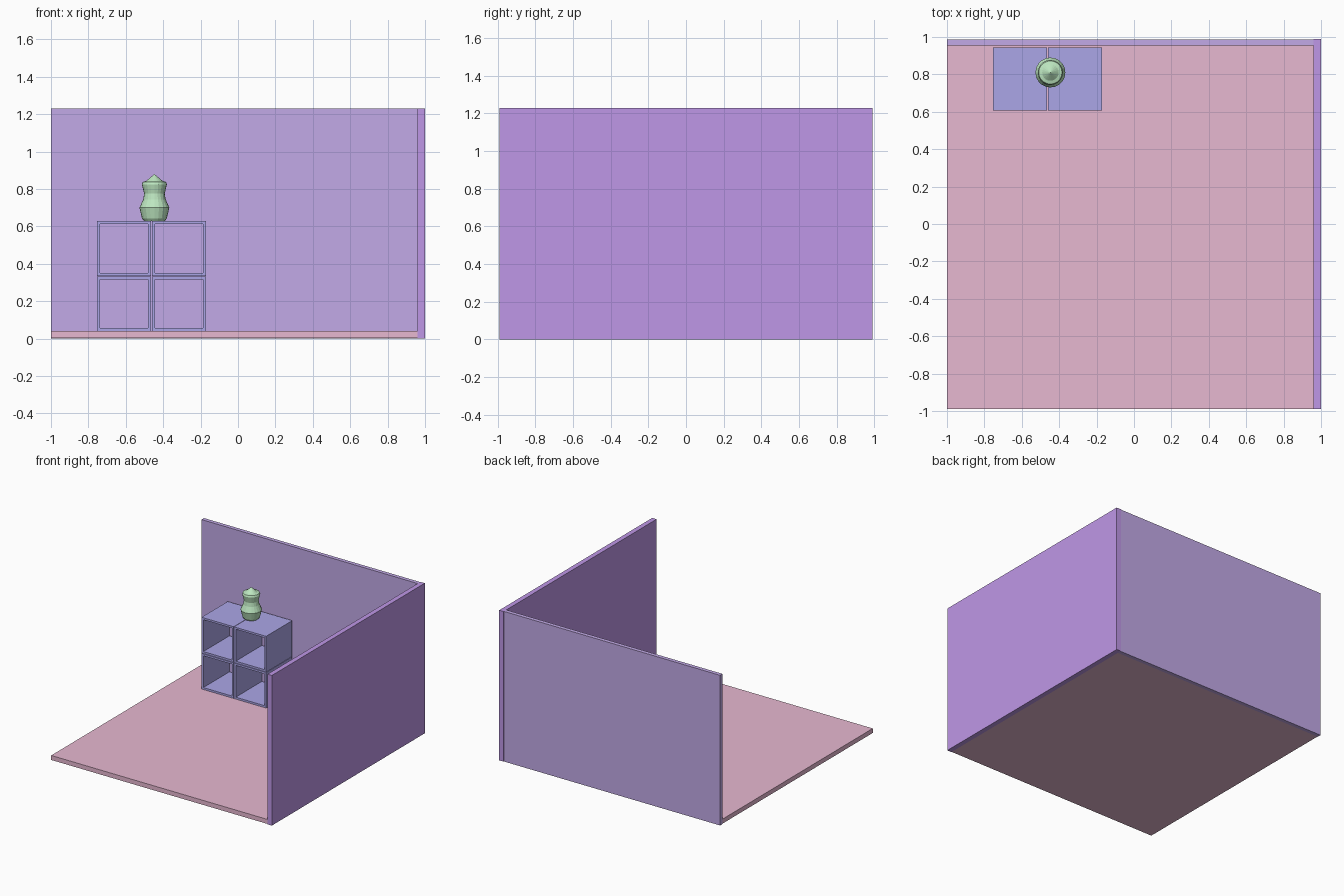
import bpy, bmesh, math

if "Cube" in bpy.data.objects:
    bpy.data.objects.remove(bpy.data.objects["Cube"])


def material(name, color):
    m = bpy.data.materials.new(name)
    m.diffuse_color = (*color, 1)
    m.use_nodes = True
    m.node_tree.nodes["Principled BSDF"].inputs["Base Color"].default_value = m.diffuse_color
    return m


def finish(name, bm, mat):
    bmesh.ops.recalc_face_normals(bm, faces=bm.faces)
    me = bpy.data.meshes.new(name)
    bm.to_mesh(me)
    bm.free()
    ob = bpy.data.objects.new(name, me)
    me.materials.append(mat)
    bpy.context.collection.objects.link(ob)
    return ob


def box(name, lo, hi, mat):
    bm = bmesh.new()
    bmesh.ops.create_cube(bm, size=1)
    for v in bm.verts:
        v.co = [(a + b) / 2 + c * (b - a) for a, b, c in zip(lo, hi, v.co)]
    return finish(name, bm, mat)


def cubby(name, x0, x1, z0, z1, y0, y1, t, mat):
    # open-ended square tube running along y
    bm = bmesh.new()
    rings = []
    for y, i in ((y0, 0), (y1, 0), (y1, t), (y0, t)):
        pts = ((x0 + i, z0 + i), (x1 - i, z0 + i), (x1 - i, z1 - i), (x0 + i, z1 - i))
        rings.append([bm.verts.new((x, y, z)) for x, z in pts])
    for k in range(4):
        a, b = rings[k], rings[(k + 1) % 4]
        for j in range(4):
            n = (j + 1) % 4
            bm.faces.new((a[j], a[n], b[n], b[j]))
    return finish(name, bm, mat)


def lathe(name, profile, center, sides, mat):
    bm = bmesh.new()
    verts = [bm.verts.new((r, 0, z)) for r, z in profile]
    edges = [bm.edges.new(p) for p in zip(verts, verts[1:])]
    bmesh.ops.spin(bm, geom=verts + edges, cent=(0, 0, 0), axis=(0, 0, 1),
                   angle=math.tau, steps=sides, use_duplicate=False)
    bmesh.ops.remove_doubles(bm, verts=bm.verts, dist=0.0005)
    ob = finish(name, bm, mat)
    ob.location = center
    return ob


pink = material("floor_pink", (0.80, 0.48, 0.64))
lilac = material("back_wall_lilac", (0.54, 0.40, 0.80))
violet = material("side_wall_violet", (0.52, 0.31, 0.80))
blue = material("shelf_blue", (0.41, 0.38, 0.80))
green = material("vase_green", (0.51, 0.80, 0.53))

# room
box("floor", (-1, -0.99, 0.003), (0.96, 0.955, 0.04), pink)
box("back_wall", (-1, 0.955, 0), (0.96, 0.987, 1.23), lilac)
box("right_wall", (0.96, -0.99, 0), (1, 0.99, 1.23), violet)

# two by two stack of open cubbies
for row, (z0, z1) in enumerate(((0.04, 0.332), (0.335, 0.628))):
    for col, (x0, x1) in enumerate(((-0.755, -0.464), (-0.461, -0.17))):
        cubby(f"shelf_cubby_{row}_{col}", x0, x1, z0, z1, 0.607, 0.945, 0.016, blue)

# lidded vase
lathe("vase", [(0, 0.628), (0.055, 0.628), (0.066, 0.642), (0.08, 0.70), (0.06, 0.745),
               (0.055, 0.775), (0.067, 0.825), (0.062, 0.838), (0.044, 0.843), (0, 0.88)],
      (-0.447, 0.81, 0), 20, green)
